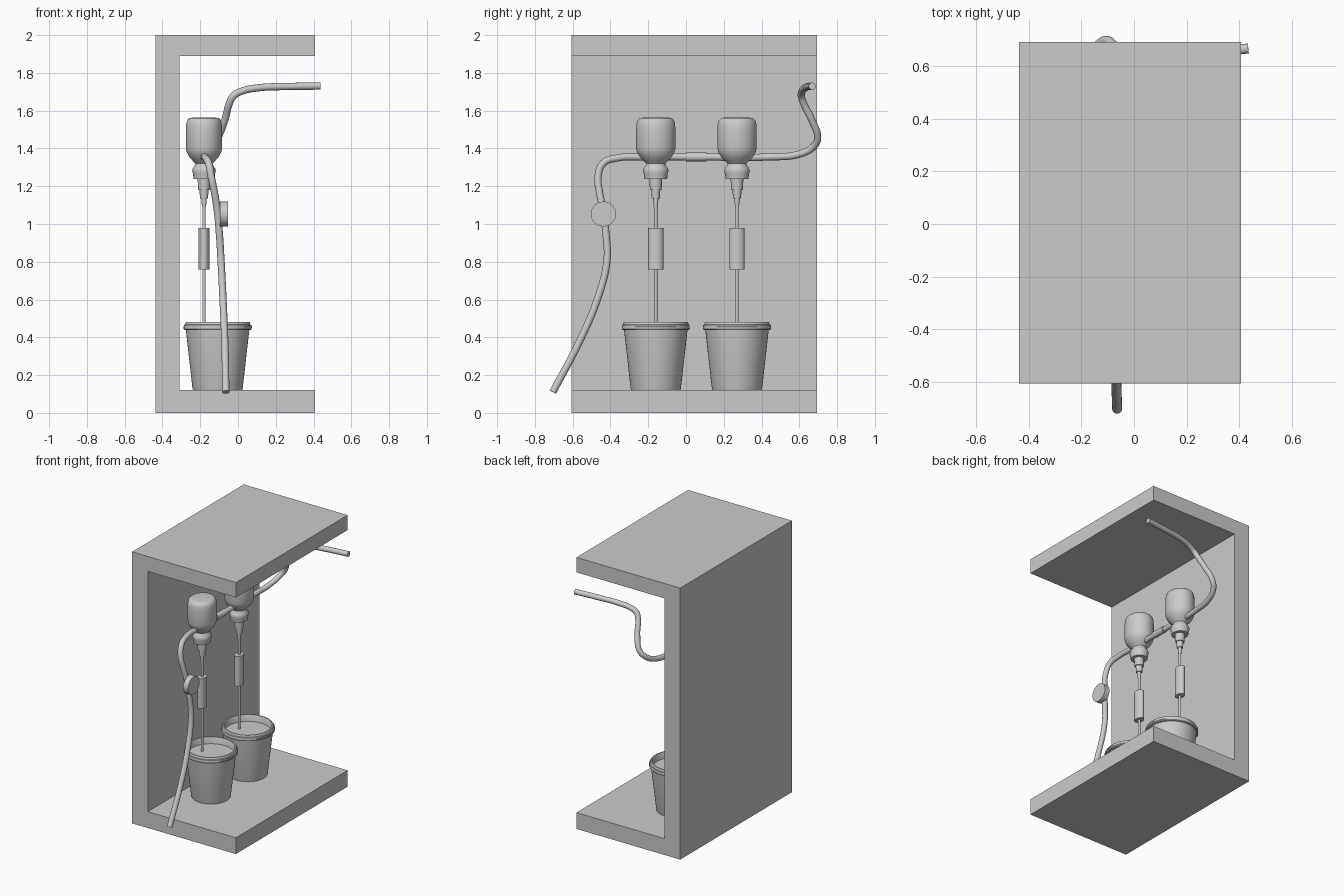
import bpy, bmesh
from math import cos, sin, pi, radians

if "Cube" in bpy.data.objects:
    bpy.data.objects.remove(bpy.data.objects["Cube"])


def finish(name, bm, smooth=True):
    bmesh.ops.remove_doubles(bm, verts=bm.verts, dist=1e-5)
    bmesh.ops.recalc_face_normals(bm, faces=bm.faces)
    me = bpy.data.meshes.new(name)
    bm.to_mesh(me)
    bm.free()
    ob = bpy.data.objects.new(name, me)
    bpy.context.collection.objects.link(ob)
    if smooth:
        shade(ob)
    return ob


def shade(ob):
    bpy.ops.object.select_all(action='DESELECT')
    ob.select_set(True)
    bpy.context.view_layer.objects.active = ob
    bpy.ops.object.shade_smooth_by_angle(angle=radians(35))


def lathe(name, profile, loc, sx=1.0, sy=1.0, n=48):
    """Revolve (radius, height) points about z."""
    bm = bmesh.new()
    rings = [[bm.verts.new((loc[0] + sx * r * cos(2 * pi * i / n),
                            loc[1] + sy * r * sin(2 * pi * i / n), z))
              for i in range(n)] if r > 0 else [bm.verts.new((loc[0], loc[1], z))]
             for r, z in profile]
    for a, b in zip(rings, rings[1:]):
        for i in range(n):
            j = (i + 1) % n
            if len(a) == 1:
                bm.faces.new((a[0], b[j], b[i]))
            elif len(b) == 1:
                bm.faces.new((a[i], a[j], b[0]))
            else:
                bm.faces.new((a[i], a[j], b[j], b[i]))
    return finish(name, bm)


def rod(name, r, z0, z1, loc, **kw):
    return lathe(name, [(0, z0), (r, z0), (r, z1), (0, z1)], loc, **kw)


def tube(name, pts, r):
    cu = bpy.data.curves.new(name, 'CURVE')
    cu.dimensions = '3D'
    cu.bevel_depth = r
    cu.bevel_resolution = 6
    cu.resolution_u = 8
    cu.use_fill_caps = True
    sp = cu.splines.new('BEZIER')
    sp.bezier_points.add(len(pts) - 1)
    for bp, p in zip(sp.bezier_points, pts):
        bp.co = p
        bp.handle_left_type = bp.handle_right_type = 'AUTO'
    ob = bpy.data.objects.new(name, cu)
    bpy.context.collection.objects.link(ob)
    bpy.ops.object.select_all(action='DESELECT')
    ob.select_set(True)
    bpy.context.view_layer.objects.active = ob
    bpy.ops.object.convert(target='MESH')
    shade(bpy.context.view_layer.objects.active)


# C-shaped frame: floor, back wall, ceiling
bm = bmesh.new()
section = [(-.438, 0), (.408, 0), (.408, .12), (-.31, .12),
           (-.31, 1.89), (.408, 1.89), (.408, 2), (-.438, 2)]
face = bm.faces.new([bm.verts.new((x, -.607, z)) for x, z in section])
ext = bmesh.ops.extrude_face_region(bm, geom=[face])
bmesh.ops.translate(bm, vec=(0, 1.3, 0),
                    verts=[v for v in ext['geom'] if isinstance(v, bmesh.types.BMVert)])
finish("frame", bm, smooth=False)

# Two dispensers, each above a bucket
X = -.18
for k, y in enumerate((-.16, .27), 1):
    at = (X, y)
    lathe(f"bottle_{k}", [(0, 1.563), (.07, 1.563), (.085, 1.56), (.096, 1.55), (.102, 1.53),
                          (.104, 1.50), (.104, 1.40), (.099, 1.38), (.085, 1.355),
                          (.065, 1.335), (.05, 1.32), (.052, 1.31), (.064, 1.295),
                          (.068, 1.282), (.063, 1.265), (.06, 1.238), (0, 1.238)],
          at, sx=.92)
    lathe(f"nozzle_{k}", [(0, 1.24), (.034, 1.24), (.031, 1.18), (.024, 1.18), (.021, 1.135),
                          (.014, 1.135), (.011, 1.09), (0, 1.09)], at, n=32)
    rod(f"drip_line_{k}", .009, .43, 1.10, at, n=20)
    rod(f"drip_chamber_{k}", .04, .76, .98, at, sx=.7)

    # Bucket with stepped rim and inner wall
    b = (-.108, y)
    lathe(f"bucket_{k}", [(0, .12), (.13, .12), (.133, .13), (.168, .44), (.176, .44),
                          (.180, .445), (.179, .465), (.173, .468), (.172, .475), (.168, .48),
                          (.160, .48), (.157, .475), (.154, .42), (.122, .14), (0, .14)], b)
    rod(f"bucket_contents_{k}", .1545, .42, .432, b)
    # Curved pull tab on the bucket rim
    arc = [radians(a) for a in range(-36, 37, 9)]
    tube(f"rim_tab_{k}", [(b[0] + .177 * cos(a), y + .177 * sin(a), .453) for a in arc], .005)

# Hose running from the floor, through both dispensers and out under the ceiling
tube("hose", [(-.064, -.705, .11), (-.07, -.56, .386), (-.08, -.465, .614), (-.09, -.418, .81),
              (-.098, -.423, .94), (-.11, -.44, 1.074), (-.127, -.46, 1.18),
              (-.14, -.466, 1.243), (-.155, -.44, 1.32), (-.172, -.36, 1.35),
              (X, -.24, 1.355), (X, .07, 1.355), (X, .44, 1.355), (-.163, .60, 1.37),
              (-.138, .675, 1.41), (-.108, .697, 1.455), (-.07, .666, 1.55),
              (-.043, .62, 1.645), (-.022, .61, 1.68), (.02, .615, 1.703),
              (.10, .63, 1.72), (.27, .65, 1.728), (.435, .668, 1.73)], .019)

# Sleeve joining the hose halves, and the round valve on the hose
tube("hose_coupling", [(X, 0, 1.355), (X, .108, 1.355)], .023)
tube("valve_disc", [(-.094, -.437, 1.053), (-.054, -.437, 1.053)], .067)
